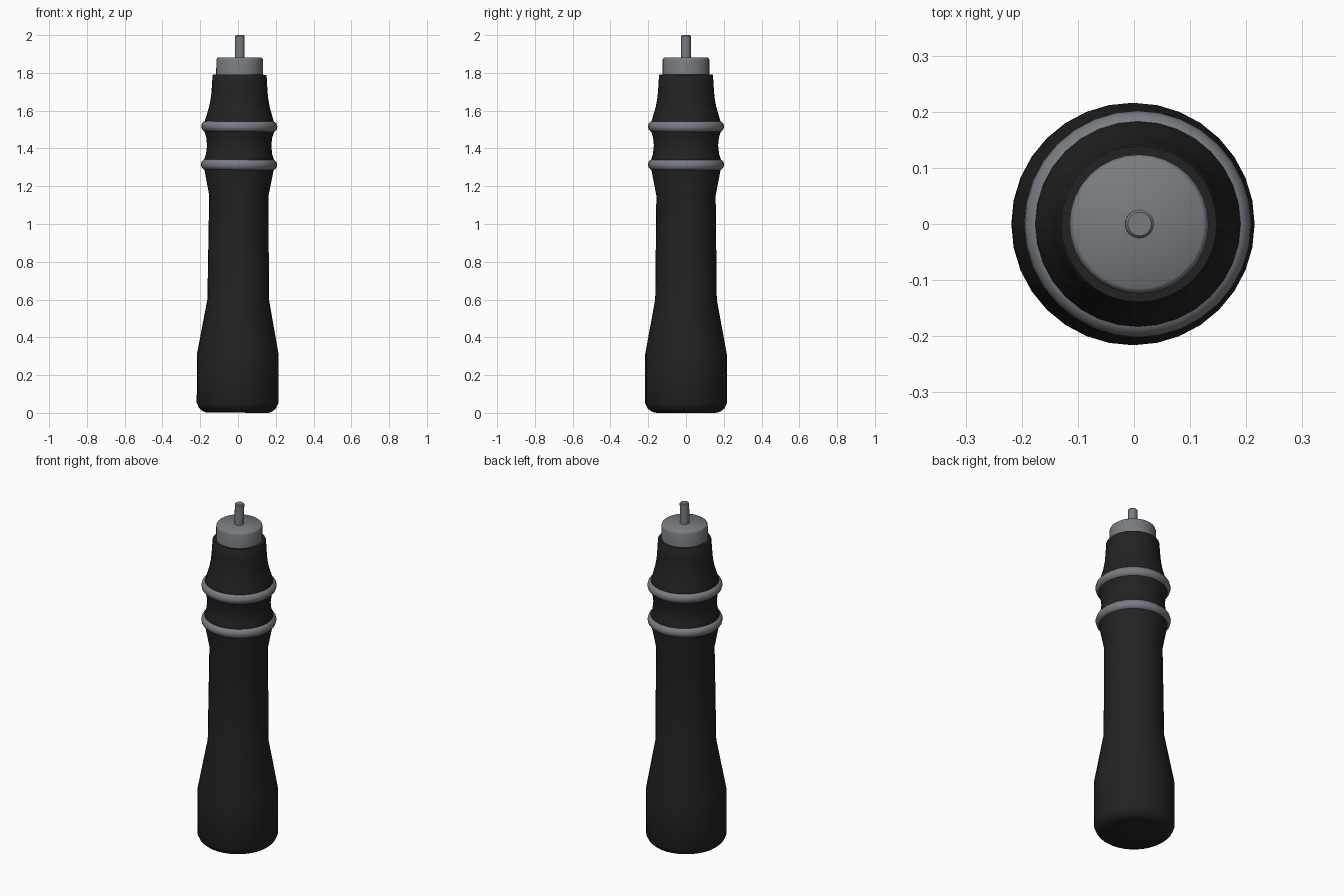
import bpy, bmesh, math
from mathutils import Matrix

if "Cube" in bpy.data.objects:
    bpy.data.objects.remove(bpy.data.objects["Cube"])

SIDES = 32
# the handle leans very slightly towards +x
LEAN = Matrix.Translation((-0.003, 0, 0.001)) @ Matrix.Rotation(0.0065, 4, 'Y')


def material(name, rgb):
    m = bpy.data.materials.new(name)
    m.diffuse_color = (*rgb, 1)
    m.use_nodes = True
    m.node_tree.nodes["Principled BSDF"].inputs["Base Color"].default_value = m.diffuse_color
    return m


black = material("black_rubber", (0.016, 0.016, 0.016))
grey = material("grey_metal", (0.19, 0.205, 0.225))


def lathe(name, profile, mat, closed=False, sides=SIDES):
    """Spin (radius, z) points round z; open profiles get flat end caps."""
    bm = bmesh.new()
    rings = [[bm.verts.new((r * math.cos(2 * math.pi * i / sides),
                            r * math.sin(2 * math.pi * i / sides), z))
              for i in range(sides)] for r, z in profile]
    pairs = list(zip(rings, rings[1:]))
    if closed:
        pairs.append((rings[-1], rings[0]))
    else:
        bm.faces.new(rings[0][::-1])
        bm.faces.new(rings[-1])
    for a, b in pairs:
        for i in range(sides):
            j = (i + 1) % sides
            bm.faces.new((a[i], a[j], b[j], b[i]))
    bmesh.ops.recalc_face_normals(bm, faces=bm.faces)
    me = bpy.data.meshes.new(name)
    bm.to_mesh(me)
    bm.free()
    me.transform(LEAN)
    me.materials.append(mat)
    ob = bpy.data.objects.new(name, me)
    bpy.context.collection.objects.link(ob)
    bpy.context.view_layer.objects.active = ob
    ob.select_set(True)
    bpy.ops.object.shade_smooth_by_angle(angle=math.radians(40))
    ob.select_set(False)
    return ob


# Grip body: rounded butt, tapered grip, waist between rings, flared neck
lathe("grip_body", [
    (0.165, 0.0), (0.185, 0.008), (0.203, 0.023), (0.216, 0.05),
    (0.216, 0.31), (0.163, 0.60), (0.157, 1.15), (0.183, 1.285),
    (0.185, 1.34), (0.175, 1.37), (0.17, 1.415), (0.175, 1.46),
    (0.185, 1.49), (0.185, 1.535), (0.173, 1.575), (0.160, 1.62),
    (0.151, 1.67), (0.147, 1.72), (0.143, 1.785), (0.139, 1.79)], black)

# Two rounded collar rings
for name, z in (("lower_ring", 1.313), ("upper_ring", 1.515)):
    lathe(name, [(0.172 + 0.03 * math.cos(a), z + 0.03 * math.sin(a))
                 for a in (2 * math.pi * k / 12 for k in range(12))],
          grey, closed=True)

# Metal cap and pin
lathe("cap", [(0.124, 1.76), (0.124, 1.866), (0.121, 1.875), (0.115, 1.88)], grey)
lathe("pin", [(0.0255, 1.85), (0.0255, 1.994), (0.021, 1.999)], grey, sides=24)
